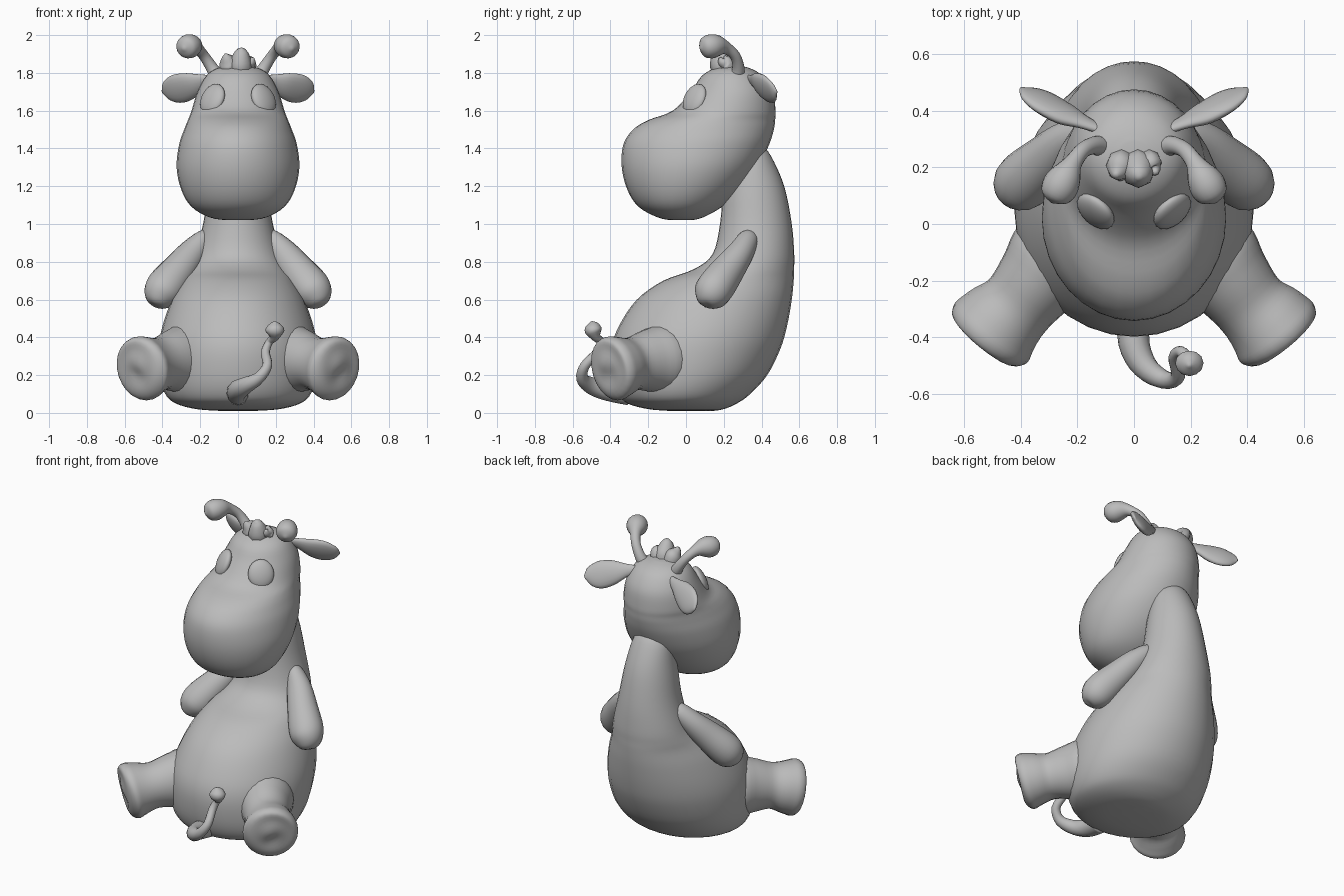
import bpy, bmesh, math
from mathutils import Vector

cube = bpy.data.objects.get("Cube")
if cube:
    bpy.data.objects.remove(cube, do_unlink=True)

grey = bpy.data.materials.new("soft grey")
grey.use_nodes = True
tone = (0.5, 0.5, 0.5, 1)
grey.diffuse_color = tone
grey.node_tree.nodes["Principled BSDF"].inputs["Base Color"].default_value = tone


def smooth_rows(rows, steps=4):
    """Catmull-Rom interpolation through rows of numbers."""
    rows = [Vector(r) for r in rows]
    pts = [rows[0]] + rows + [rows[-1]]
    out = []
    for a, b, c, d in zip(pts, pts[1:], pts[2:], pts[3:]):
        for i in range(steps):
            t = i / steps
            out.append(b + (c - a) * (t / 2) + (a * 2 - b * 5 + c * 4 - d) * (t * t / 2)
                       + (b * 3 - a - c * 3 + d) * (t ** 3 / 2))
    return out + [rows[-1]]


def skin(name, rings):
    """Join rings of points into one closed smooth object."""
    bm = bmesh.new()
    loops = [[bm.verts.new(p) for p in ring] for ring in rings]
    n = len(loops[0])
    for lo, hi in zip(loops, loops[1:]):
        for i in range(n):
            j = (i + 1) % n
            bm.faces.new((lo[i], lo[j], hi[j], hi[i]))
    bm.faces.new(loops[0][::-1])
    bm.faces.new(loops[-1])
    bmesh.ops.recalc_face_normals(bm, faces=bm.faces)
    for f in bm.faces:
        f.smooth = True
    mesh = bpy.data.meshes.new(name)
    bm.to_mesh(mesh)
    bm.free()
    mesh.materials.append(grey)
    obj = bpy.data.objects.new(name, mesh)
    bpy.context.collection.objects.link(obj)
    return obj


def ring(center, u, v, n):
    angles = [math.tau * i / n for i in range(n)]
    return [center + u * math.cos(a) + v * math.sin(a) for a in angles]


def stack(name, rows):
    """Level sections: height, front y, back y, half width."""
    rings = []
    for z, front, back, half in smooth_rows(rows):
        rings.append(ring(Vector((0, (front + back) / 2, z)), Vector((max(half, .004), 0, 0)),
                          Vector((0, max(back - front, .008) / 2, 0)), 32))
    return skin(name, rings)


def limb(name, rows, wide=(0, 0, 1), side=1, n=18):
    """Sections along a path: x, y, z, radius along 'wide', other radius."""
    data = smooth_rows(rows)
    pts = [Vector(r[:3]) for r in data]
    rings = []
    for i, r in enumerate(data):
        axis = (pts[min(i + 1, len(pts) - 1)] - pts[max(i - 1, 0)]).normalized()
        u = Vector(wide)
        u = (u - axis * u.dot(axis)).normalized()
        v = axis.cross(u)
        loop = ring(pts[i], u * max(r[3], .003), v * max(r[4], .003), n)
        rings.append([Vector((p.x * side, p.y, p.z)) for p in loop])
    return skin(name, rings)


# Torso: seat, round belly and tapering neck
stack("body", [
    (.01, -.08, .14, .08), (.02, -.2, .2, .22), (.05, -.31, .27, .33), (.1, -.36, .34, .385),
    (.2, -.39, .43, .415), (.34, -.395, .5, .42), (.46, -.355, .535, .4), (.6, -.26, .56, .35),
    (.7, -.12, .57, .295), (.76, .04, .572, .26), (.84, .14, .573, .228), (1, .18, .56, .185),
    (1.2, .2, .52, .15), (1.36, .25, .45, .11), (1.42, .3, .4, .04)])

# Head with broad muzzle
stack("head", [
    (1.02, -.08, .03, .06), (1.035, -.15, .09, .15), (1.09, -.25, .19, .245), (1.18, -.31, .29, .3),
    (1.3, -.34, .38, .325), (1.42, -.332, .44, .312), (1.5, -.28, .465, .285), (1.55, -.2, .472, .265),
    (1.6, -.07, .474, .246), (1.7, .025, .46, .215), (1.78, .08, .41, .172), (1.82, .14, .35, .12),
    (1.838, .2, .29, .05)])

# Tuft of hair: three uneven locks
for label, x, y, top, r in (("right", -.05, .2, 1.9, .05), ("middle", .015, .19, 1.93, .06),
                            ("left", .06, .21, 1.88, .04)):
    limb("hair_lock_" + label, [
        (x * .8, y + .02, 1.8, r, r), (x, y, 1.85, r, r * 1.1),
        (x * 1.2, y - .02, top - .02, r * .6, r * .6), (x * 1.3, y - .03, top, .008, .008)],
        wide=(1, 0, 0), n=8)

# Paired parts
for label, s in (("left", 1), ("right", -1)):
    # Flattened egg-shaped eye lying on the brow
    bpy.ops.mesh.primitive_uv_sphere_add(segments=20, ring_count=12, radius=1,
                                         location=(.135 * s, .045, 1.66))
    eye = bpy.context.object
    eye.name = "eye_" + label
    eye.rotation_mode = 'QUATERNION'
    eye.rotation_quaternion = Vector((.62 * s, -.68, .4)).to_track_quat('Z', 'Y')
    eye.scale = (.078, .088, .035)
    eye.data.materials.append(grey)
    bpy.ops.object.shade_smooth()

    limb("ear_" + label, [
        (.11, .33, 1.77, .02, .015), (.18, .36, 1.755, .04, .02), (.25, .39, 1.735, .072, .03),
        (.32, .43, 1.715, .082, .028), (.375, .46, 1.705, .055, .018), (.4, .48, 1.7, .008, .005)],
        wide=(0, .45, -.9), side=s)

    limb("horn_" + label, [
        (.11, .27, 1.78, .04, .04), (.14, .277, 1.83, .032, .032), (.18, .26, 1.89, .028, .028),
        (.215, .215, 1.93, .033, .033), (.24, .17, 1.942, .056, .056), (.262, .13, 1.94, .064, .064),
        (.28, .095, 1.932, .05, .05), (.289, .075, 1.927, .006, .006)],
        wide=(.8, .6, 0), side=s)

    limb("arm_" + label, [
        (.15, .35, .96, .008, .008), (.175, .335, .93, .045, .05), (.24, .29, .85, .075, .07),
        (.31, .225, .76, .092, .088), (.38, .16, .67, .105, .1), (.415, .125, .62, .09, .09),
        (.435, .1, .585, .05, .05), (.44, .095, .575, .006, .006)],
        wide=(1, 0, 0), side=s)

    limb("leg_" + label, [
        (.2, -.03, .29, .1, .1), (.27, -.11, .285, .18, .17), (.34, -.2, .275, .165, .15),
        (.41, -.285, .26, .14, .135), (.47, -.345, .245, .16, .155), (.505, -.385, .235, .172, .165),
        (.525, -.41, .228, .15, .14), (.532, -.418, .226, .08, .075), (.534, -.42, .225, .005, .005)],
        side=s, n=24)

# Tail curling forward between the legs, with a pointed bud
limb("tail", [
    (0, -.3, .1, .06, .06), (0, -.42, .12, .055, .055), (.04, -.505, .145, .045, .045),
    (.11, -.55, .185, .032, .032), (.155, -.535, .25, .026, .026), (.145, -.47, .32, .024, .024),
    (.165, -.45, .375, .02, .02), (.19, -.475, .4, .025, .025), (.195, -.49, .435, .05, .045),
    (.195, -.495, .465, .035, .035), (.195, -.5, .485, .004, .004)],
    wide=(1, 0, .1), n=12)
